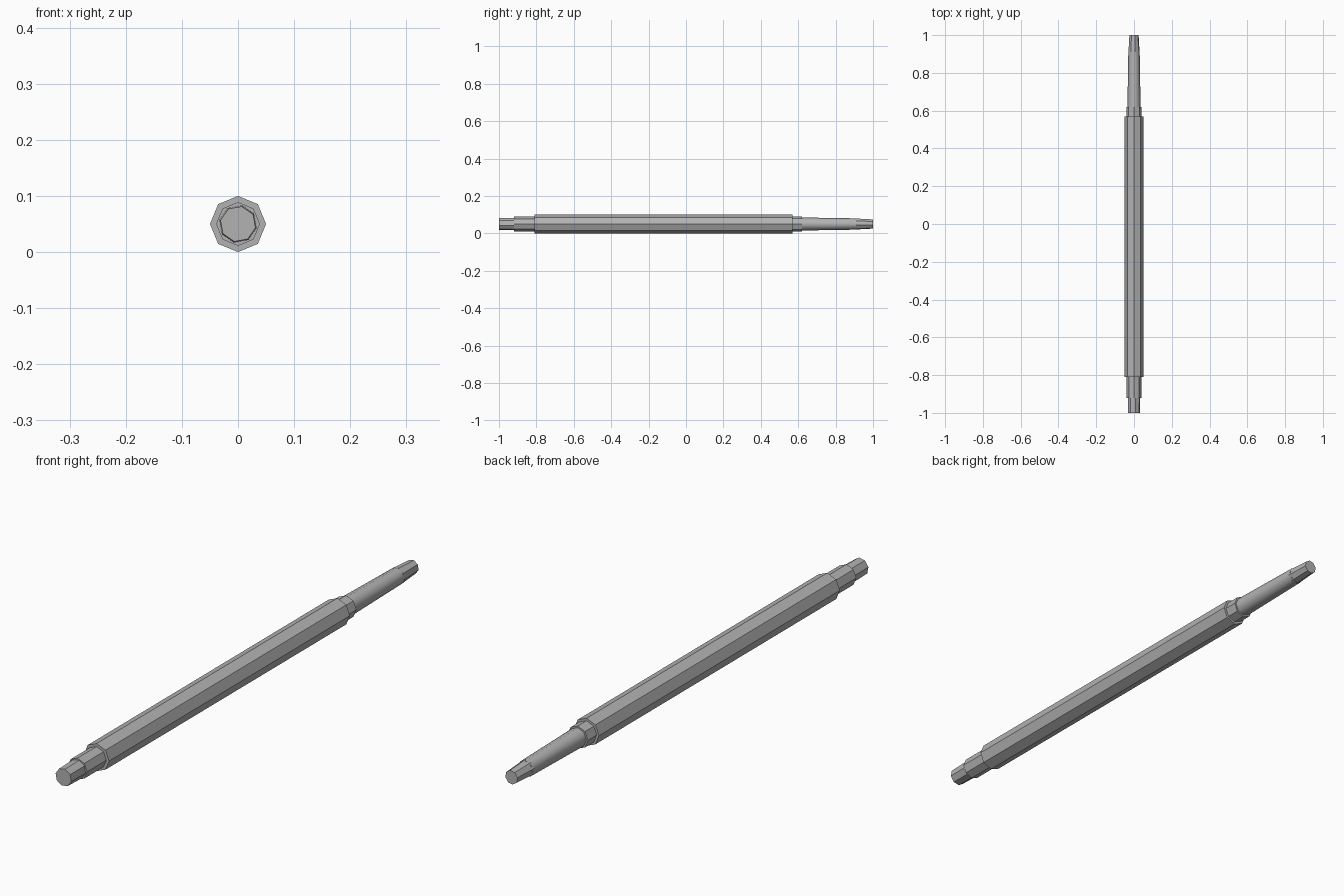
import bpy, bmesh, math
from mathutils import Matrix

cube = bpy.data.objects.get("Cube")
if cube:
    bpy.data.objects.remove(cube)

AXIS_Z = 0.05

steel = bpy.data.materials.new("grey_steel")
steel.use_nodes = True
GREY = (0.45, 0.45, 0.45, 1)
steel.diffuse_color = GREY
steel.node_tree.nodes["Principled BSDF"].inputs["Base Color"].default_value = GREY


def section(name, y0, y1, r0, r1, sides=8, turn=0.0, smooth=False):
    """Faceted rod section along y, a corner pointing up when turn is 0."""
    bm = bmesh.new()
    bmesh.ops.create_cone(bm, cap_ends=True, segments=sides,
                          radius1=r0, radius2=r1, depth=y1 - y0)
    place = (Matrix.Translation((0, (y0 + y1) / 2, AXIS_Z))
             @ Matrix.Rotation(math.radians(-90), 4, 'X')
             @ Matrix.Rotation(turn, 4, 'Z'))
    bmesh.ops.transform(bm, matrix=place, verts=bm.verts)
    for face in bm.faces:
        face.smooth = smooth and len(face.verts) == 4
    if smooth:
        for edge in bm.edges:
            edge.smooth = all(f.smooth for f in edge.link_faces)
    mesh = bpy.data.meshes.new(name)
    bm.to_mesh(mesh)
    bm.free()
    mesh.materials.append(steel)
    obj = bpy.data.objects.new(name, mesh)
    bpy.context.collection.objects.link(obj)
    return obj


# Front end: stub and collar
section("front_stub", -1.0, -0.91, 0.032, 0.034, turn=math.radians(12))
section("front_collar", -0.92, -0.80, 0.039, 0.039)

# Main octagonal barrel
section("barrel", -0.81, 0.57, 0.05, 0.05)

# Rear end: collar, tapered shaft and narrow tip
section("rear_collar", 0.56, 0.62, 0.041, 0.041)
section("rear_shaft", 0.61, 0.92, 0.035, 0.03, smooth=True)
section("rear_tip", 0.91, 1.0, 0.03, 0.025, turn=math.radians(12))
